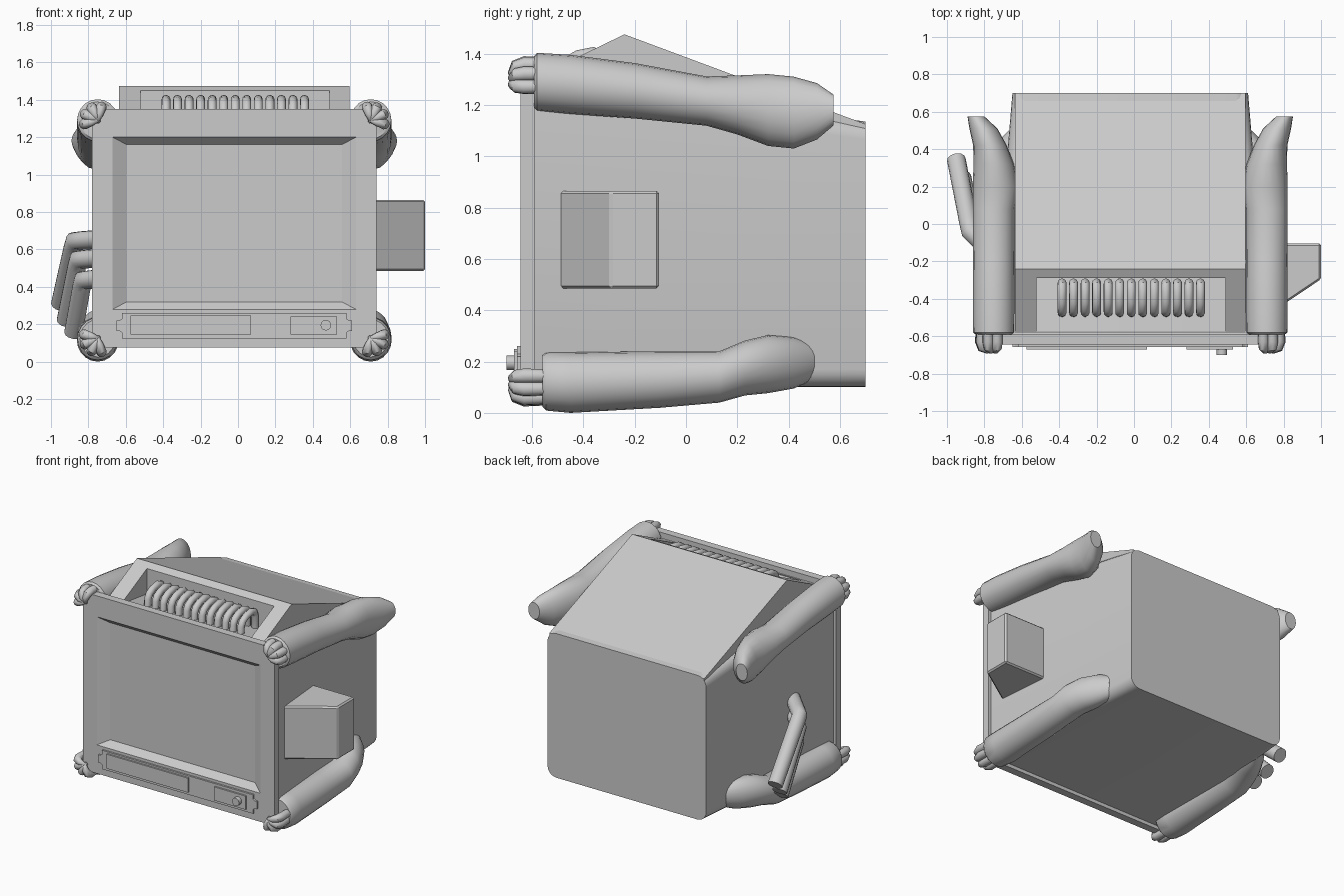
import bpy, bmesh, math
from mathutils import Vector

if "Cube" in bpy.data.objects:
    bpy.data.objects.remove(bpy.data.objects["Cube"])

CX = -0.02  # symmetry plane of the cabinet


def loft(name, rings, smooth=False):
    """Skin a list of equal-length rings and cap both ends."""
    bm = bmesh.new()
    vs = [[bm.verts.new(p) for p in r] for r in rings]
    n = len(rings[0])
    for a, b in zip(vs, vs[1:]):
        for i in range(n):
            bm.faces.new((a[i], a[(i + 1) % n], b[(i + 1) % n], b[i]))
    bm.faces.new(vs[0])
    bm.faces.new(vs[-1])
    bmesh.ops.recalc_face_normals(bm, faces=bm.faces)
    me = bpy.data.meshes.new(name)
    bm.to_mesh(me)
    bm.free()
    ob = bpy.data.objects.new(name, me)
    bpy.context.collection.objects.link(ob)
    if smooth:
        bpy.ops.object.select_all(action='DESELECT')
        bpy.context.view_layer.objects.active = ob
        ob.select_set(True)
        bpy.ops.object.shade_smooth_by_angle(angle=math.radians(40))
    return ob


def tube(name, pts, radii, sides=12):
    """Round sweep along points with a radius for each point."""
    pts = [Vector(p) for p in pts]
    tan = [(pts[min(i + 1, len(pts) - 1)] - pts[max(i - 1, 0)]).normalized() for i in range(len(pts))]
    nrm = tan[0].orthogonal().normalized()
    rings = []
    for i, (p, t, r) in enumerate(zip(pts, tan, radii)):
        if i:
            nrm = tan[i - 1].rotation_difference(t) @ nrm
        bi = t.cross(nrm)
        rings.append([p + r * (math.cos(a) * nrm + math.sin(a) * bi)
                      for a in (2 * math.pi * k / sides for k in range(sides))])
    return loft(name, rings, True)


def rect(x0, x1, z0, z1, y):
    return [(x0, y, z0), (x1, y, z0), (x1, y, z1), (x0, y, z1)]


def box(name, x0, x1, y0, y1, z0, z1):
    return loft(name, [rect(x0, x1, z0, z1, y0), rect(x0, x1, z0, z1, y1)])


def round_rect(hw, z0, z1, y, r, seg=5):
    out = []
    for cx, cz, a0 in ((hw - r, z1 - r, 0), (r - hw, z1 - r, 90), (r - hw, z0 + r, 180), (hw - r, z0 + r, 270)):
        for k in range(seg + 1):
            a = math.radians(a0 + 90 * k / seg)
            out.append((CX + cx + r * math.cos(a), y, cz + r * math.sin(a)))
    return out


# Tapered cabinet
loft("cabinet", [round_rect(0.74, 0.10, 1.31, -0.60, 0.06),
                 round_rect(0.63, 0.10, 1.135, 0.70, 0.07)], True)

# Front bezel with the sunken screen
loft("screen_bezel", [rect(-0.78, 0.74, 0.075, 1.35, -0.59),
                      rect(-0.78, 0.74, 0.075, 1.35, -0.645),
                      rect(-0.67, 0.63, 0.28, 1.20, -0.645),
                      rect(-0.595, 0.555, 0.32, 1.16, -0.60)])

# Wedge hood with an opening in its front slope
side = [(-0.24, 1.475), (0.70, 1.125), (0.70, 1.05), (-0.60, 1.08), (-0.60, 1.30)]
hood = loft("hood", [[(x, y, z) for y, z in side] for x in (-0.635, 0.595)])
cutter = box("hood_cutter", -0.52, 0.49, -0.575, -0.29, 1.18, 1.6)
cutter.hide_render = True
cutter.hide_viewport = True
cutter.display_type = 'WIRE'
m = hood.modifiers.new("opening", 'BOOLEAN')
m.operation = 'DIFFERENCE'
m.object = cutter
m.solver = 'EXACT'

# Row of bent pipes in the hood
for i in range(13):
    x = -0.385 + 0.0617 * i
    tube("hood_pipe", [(x, -0.315, 1.24), (x, -0.315, 1.36), (x, -0.328, 1.39), (x, -0.36, 1.402),
                       (x, -0.42, 1.39), (x, -0.455, 1.37), (x, -0.472, 1.34), (x, -0.475, 1.24)],
         [0.024] * 8, 10)

# Control strip with notched ends
half = [(0.60, 0.125), (0.60, 0.155), (0.615, 0.165), (0.63, 0.165), (0.63, 0.22),
        (0.615, 0.22), (0.60, 0.23), (0.60, 0.26)]
strip = [(CX + x, z) for x, z in half] + [(CX - x, z) for x, z in reversed(half)]
loft("control_strip", [[(x, y, z) for x, z in strip] for y in (-0.63, -0.658)])
box("slot_panel", -0.575, 0.07, -0.67, -0.64, 0.145, 0.248)
box("button_panel", 0.28, 0.53, -0.67, -0.64, 0.145, 0.242)
tube("button", [(0.47, -0.65, 0.195), (0.47, -0.70, 0.195)], [0.028] * 2, 20)

# Angled box on the right side
prof = [(0.60, -0.105), (1.0, -0.105), (1.0, -0.295), (0.71, -0.49), (0.60, -0.49)]
side_box = loft("side_box", [[(x, y, z) for x, y in prof] for z in (0.485, 0.865)])
b = side_box.modifiers.new("bevel", 'BEVEL')
b.width = 0.01
b.segments = 1

# Three drooping pipes on the left side
for z, elbow, end in ((0.66, (-0.875, -0.04, 0.645), (-0.95, 0.345, 0.31)),
                      (0.56, (-0.855, -0.06, 0.545), (-0.92, 0.25, 0.22)),
                      (0.45, (-0.83, -0.07, 0.435), (-0.88, 0.18, 0.155))):
    s, e, t = Vector((-0.66, -0.25, z)), Vector(elbow), Vector(end)
    tube("side_pipe", [s, e.lerp(s, 0.2), e, e.lerp(t, 0.12), t], [0.05] * 5, 14)

# Limbs: (offset x, y, z, radius x, radius z) per ring
arm = [(0.73, -0.592, 1.29, 0.095, 0.10), (0.73, -0.58, 1.29, 0.11, 0.113), (0.73, -0.45, 1.28, 0.112, 0.115),
       (0.73, -0.2, 1.255, 0.11, 0.108), (0.73, 0.08, 1.215, 0.112, 0.096), (0.72, 0.2, 1.20, 0.122, 0.115),
       (0.73, 0.32, 1.18, 0.108, 0.14), (0.75, 0.42, 1.17, 0.09, 0.14), (0.785, 0.51, 1.175, 0.075, 0.11),
       (0.825, 0.575, 1.18, 0.045, 0.06)]
leg = [(0.73, -0.56, 0.125, 0.095, 0.10), (0.73, -0.545, 0.122, 0.108, 0.113), (0.73, -0.45, 0.118, 0.112, 0.118),
       (0.73, -0.1, 0.13, 0.11, 0.11), (0.73, 0.13, 0.14, 0.11, 0.10), (0.71, 0.23, 0.175, 0.115, 0.107),
       (0.68, 0.32, 0.19, 0.11, 0.113), (0.645, 0.42, 0.195, 0.085, 0.10), (0.60, 0.50, 0.20, 0.05, 0.07)]
for s in (1, -1):
    for name, limb, up in (("arm", arm, 1), ("leg", leg, -1)):
        loft(name, [[(CX + s * (x + rx * math.cos(a)), y, z + rz * math.sin(a))
                     for a in (2 * math.pi * k / 20 for k in range(20))]
                    for x, y, z, rx, rz in limb], True)
        # Claws hooked over the bezel corner
        cz = 1.29 if up > 0 else 0.125
        for deg in (-15, 25, 65, 105):
            dx, dz = s * math.cos(math.radians(deg)), up * math.sin(math.radians(deg))
            path = [(0.072, -0.55), (0.074, -0.63), (0.064, -0.66), (0.035, -0.672), (0.005, -0.668), (-0.015, -0.655)]
            tube("claw", [(CX + s * 0.73 + dx * r, y, cz + dz * r) for r, y in path],
                 [0.027, 0.029, 0.027, 0.022, 0.013, 0.003], 10)
